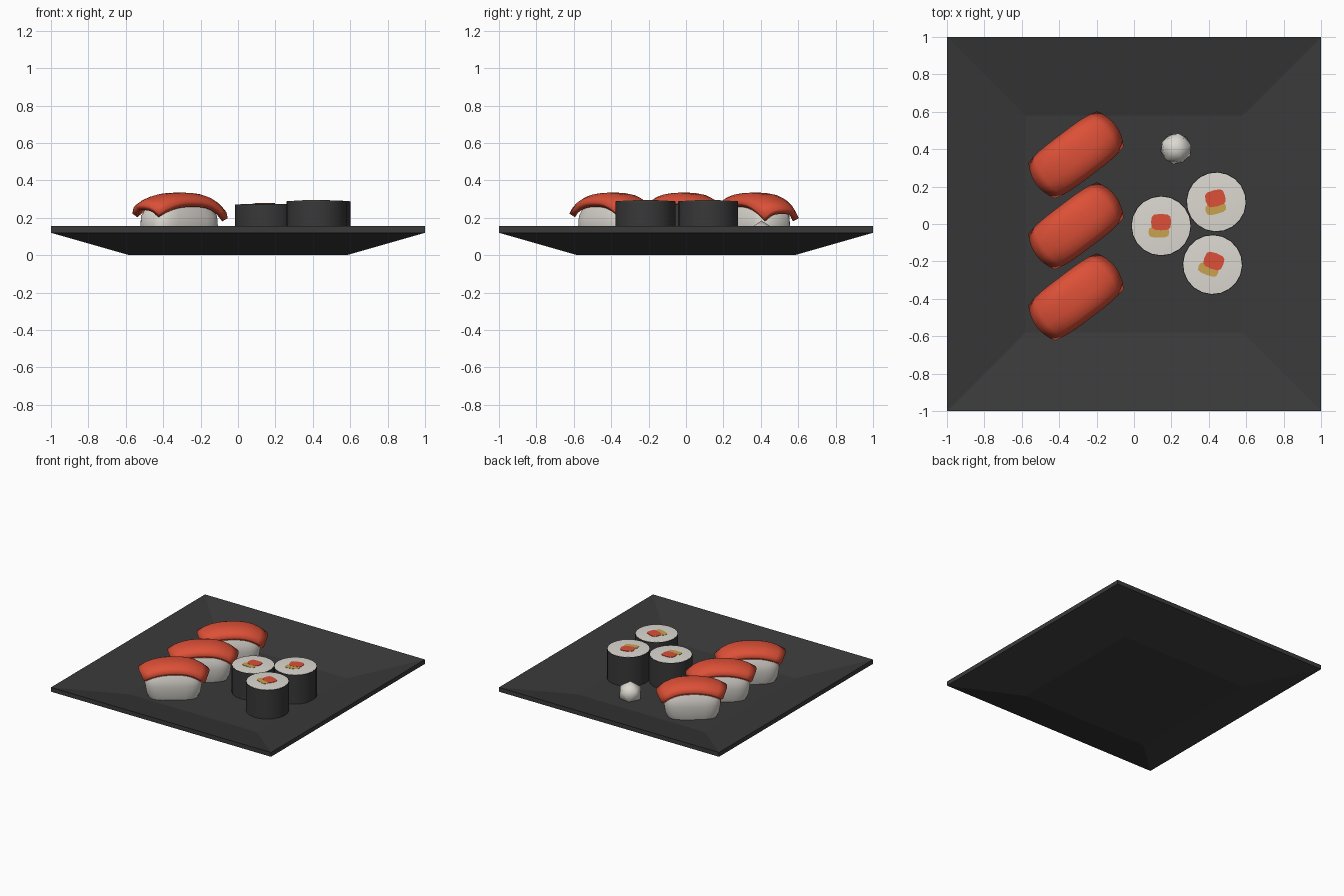
import bpy, bmesh, math
from mathutils import Vector

old = bpy.data.objects.get("Cube")
if old:
    bpy.data.objects.remove(old, do_unlink=True)


def material(name, r, g, b):
    m = bpy.data.materials.new(name)
    m.use_nodes = True
    m.diffuse_color = (r, g, b, 1)
    node = m.node_tree.nodes["Principled BSDF"]
    node.inputs["Base Color"].default_value = (r, g, b, 1)
    node.inputs["Roughness"].default_value = 0.7
    return m


SLATE = material("slate", 0.042, 0.042, 0.042)
SEAWEED = material("seaweed", 0.04, 0.04, 0.04)
RICE = material("rice_white", 0.72, 0.69, 0.64)
SALMON = material("salmon_red", 0.72, 0.08, 0.038)
EGG = material("egg_yellow", 0.58, 0.37, 0.08)
FLOOR = 0.05


def finish(bm, name, mat, loc=(0, 0, 0), turn=0, smooth=None):
    bmesh.ops.recalc_face_normals(bm, faces=bm.faces)
    mesh = bpy.data.meshes.new(name)
    bm.to_mesh(mesh)
    bm.free()
    mesh.materials.append(mat)
    ob = bpy.data.objects.new(name, mesh)
    bpy.context.collection.objects.link(ob)
    ob.location = loc
    ob.rotation_euler.z = math.radians(turn)
    if smooth:
        bpy.ops.object.select_all(action='DESELECT')
        ob.select_set(True)
        bpy.context.view_layer.objects.active = ob
        bpy.ops.object.shade_smooth_by_angle(angle=math.radians(smooth))
    return ob


def loft(outline, rings):
    """Stack scaled copies of an outline, given as (scale, z), and cap both ends."""
    bm = bmesh.new()
    loops = [[bm.verts.new((x * s, y * s, z)) for x, y in outline] for s, z in rings]
    n = len(outline)
    for a, b in zip(loops, loops[1:]):
        for i in range(n):
            j = (i + 1) % n
            bm.faces.new((a[i], a[j], b[j], b[i]))
    bm.faces.new(loops[0])
    bm.faces.new(loops[-1])
    return bm


def oval(rx, ry, n, power=1.0):
    """Ellipse outline; a power below one squares it off."""
    pts = []
    for i in range(n):
        c, s = (f(2 * math.pi * i / n) for f in (math.cos, math.sin))
        pts.append((rx * math.copysign(abs(c) ** power, c),
                    ry * math.copysign(abs(s) ** power, s)))
    return pts


# Square plate with sloping sides and a sunken floor
square = [(-1, -1), (1, -1), (1, 1), (-1, 1)]
finish(loft(square, [(0.58, 0), (1, 0.12), (1, 0.155), (0.58, FLOOR)]), "plate", SLATE)


def fish_slice(name, loc, turn):
    """Draped slab that droops at its ends and sides."""
    bm = bmesh.new()
    bmesh.ops.create_grid(bm, x_segments=10, y_segments=8, size=1)
    for v in bm.verts:
        u, w = v.co.x, v.co.y
        v.co = Vector((0.265 * u * (1 - 0.13 * w * w),
                       0.137 * w * (1 - 0.14 * u ** 4),
                       0.335 - 0.075 * abs(u) ** 2.6 - 0.05 * abs(w) ** 3 - 0.012 * u * u * u))
    ob = finish(bm, name, SALMON, loc, turn, 60)
    thick = ob.modifiers.new("thickness", 'SOLIDIFY')
    thick.thickness = 0.035
    thick.offset = -1
    return ob


# Three fish-topped rice blocks in a row
for i, y in enumerate((0.37, -0.01, -0.39)):
    body = loft(oval(0.215, 0.125, 24, 0.6),
                [(0.86, FLOOR), (0.95, 0.09), (1, 0.16), (0.98, 0.21), (0.82, 0.265)])
    finish(body, f"rice_block_{i + 1}", RICE, (-0.315, y, 0), 37, 60)
    fish_slice(f"fish_slice_{i + 1}", (-0.31, y, 0), 37)

# Three rolls: seaweed wrap, domed rice top, and two flat fillings
ROLLS = [(0.145, -0.01, 0.27, 0), (0.44, 0.118, 0.288, 15), (0.42, -0.217, 0.288, -20)]
for i, (x, y, top, turn) in enumerate(ROLLS):
    n = i + 1
    finish(loft(oval(0.161, 0.161, 20), [(1, FLOOR), (1, top)]),
           f"seaweed_wrap_{n}", SEAWEED, (x, y, 0), turn, 40)
    finish(loft(oval(0.157, 0.157, 20), [(1, top - 0.01), (1, top + 0.001), (0.6, top + 0.005)]),
           f"roll_rice_{n}", RICE, (x, y, 0), turn, 40)
    z = top + 0.004
    for part, mat, dx, dy, rx, ry, lift in (
            ("egg", EGG, -0.012, -0.033, 0.056, 0.03, 0.003),
            ("fish", SALMON, 0, 0.02, 0.054, 0.044, 0.004)):
        a = math.radians(turn)
        px = x + dx * math.cos(a) - dy * math.sin(a)
        py = y + dx * math.sin(a) + dy * math.cos(a)
        finish(loft(oval(rx, ry, 12, 0.6), [(1, 0), (1, lift)]),
               f"{part}_filling_{n}", mat, (px, py, z), turn)

# Small pale garnish ball
ball = bmesh.new()
bmesh.ops.create_icosphere(ball, subdivisions=1, radius=0.092)
finish(ball, "garnish_ball", RICE, (0.225, 0.403, 0.093), 10, 60)
